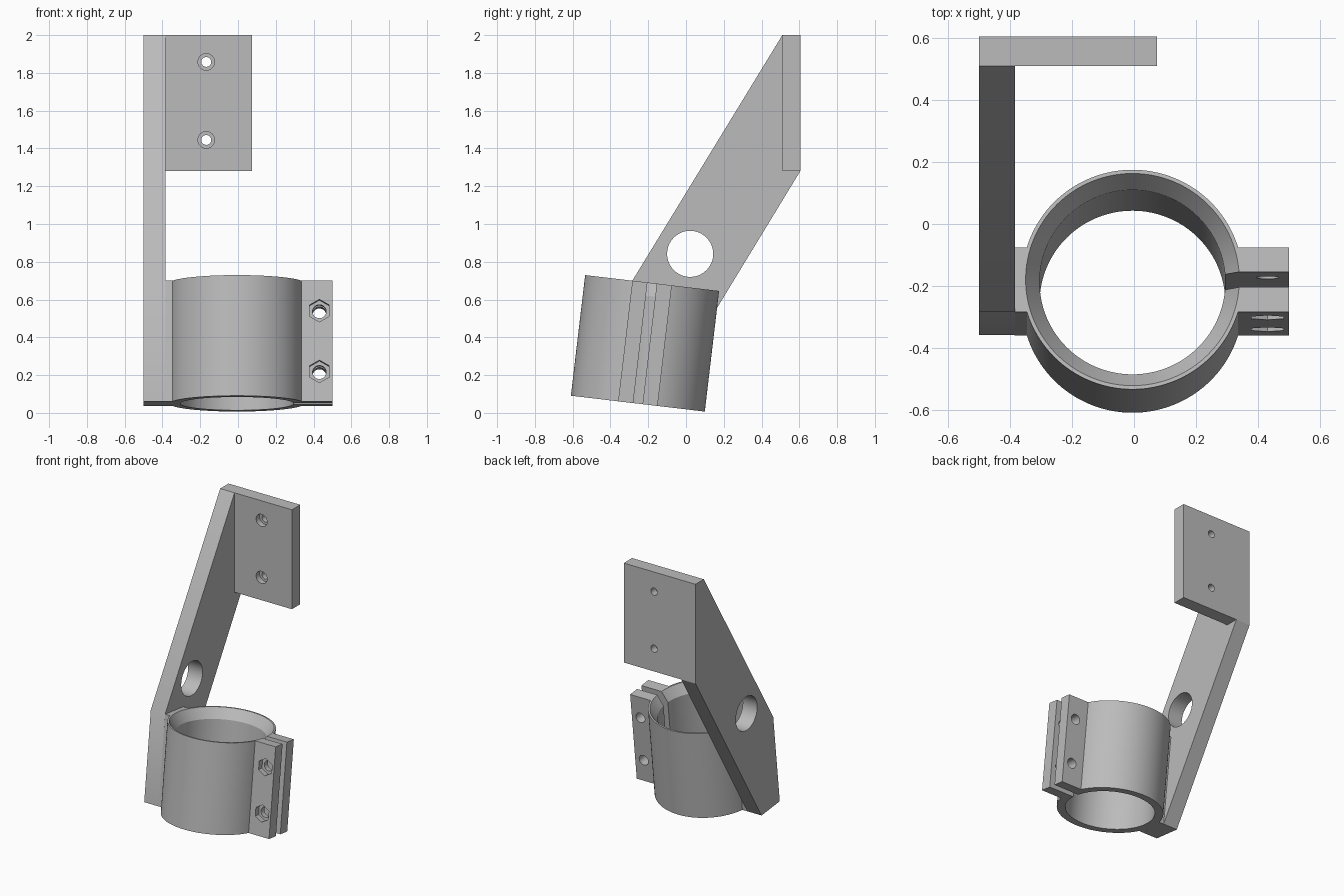
import bpy
import bmesh
from math import sin, cos, tau, radians
from mathutils import Matrix

default = bpy.data.objects.get("Cube")
if default:
    bpy.data.objects.remove(default, do_unlink=True)

grey = bpy.data.materials.new("plain grey")
grey.use_nodes = True
colour = (0.5, 0.5, 0.5, 1)
grey.diffuse_color = colour
grey.node_tree.nodes["Principled BSDF"].inputs["Base Color"].default_value = colour


def circle(u, v, r, n=48):
    """Regular polygon with one corner pointing up."""
    return [(u - r * sin(tau * i / n), v + r * cos(tau * i / n)) for i in range(n)]


def rect(u0, u1, v0, v1):
    return [(u0, v0), (u1, v0), (u1, v1), (u0, v1)]


def loft(name, rings):
    """Closed solid through rings of 3D points."""
    bm = bmesh.new()
    loops = [[bm.verts.new(p) for p in ring] for ring in rings]
    n = len(loops[0])
    for a, b in zip(loops, loops[1:]):
        for i in range(n):
            j = (i + 1) % n
            bm.faces.new((a[i], a[j], b[j], b[i]))
    bm.faces.new(loops[0])
    bm.faces.new(loops[-1])
    bmesh.ops.recalc_face_normals(bm, faces=bm.faces)
    mesh = bpy.data.meshes.new(name)
    bm.to_mesh(mesh)
    bm.free()
    mesh.materials.append(grey)
    obj = bpy.data.objects.new(name, mesh)
    bpy.context.collection.objects.link(obj)
    return obj


def prism(name, outline, axis, start, end):
    """Extrude a 2D outline along the x, y or z axis."""
    place = {"x": lambda u, v, d: (d, u, v),
             "y": lambda u, v, d: (u, d, v),
             "z": lambda u, v, d: (u, v, d)}[axis]
    return loft(name, [[place(u, v, d) for u, v in outline] for d in (start, end)])


def combine(target, tool, operation="DIFFERENCE"):
    """Apply a boolean and discard the tool."""
    mod = target.modifiers.new(operation.lower(), "BOOLEAN")
    mod.operation = operation
    mod.solver = "EXACT"
    mod.object = tool
    tool.hide_render = True
    bpy.context.view_layer.update()
    bpy.context.view_layer.objects.active = target
    bpy.ops.object.modifier_apply(modifier=mod.name)
    bpy.data.objects.remove(tool, do_unlink=True)


def finish(obj):
    bpy.ops.object.select_all(action="DESELECT")
    obj.select_set(True)
    bpy.context.view_layer.objects.active = obj
    bpy.ops.object.shade_smooth_by_angle(angle=radians(25))


# Clamp: cylinder joined to a bar that forms the arm pad and the bolt tabs
HEIGHT = 0.643
clamp = prism("clamp_ring", circle(0, 0, 0.357, 128), "z", 0, HEIGHT)
bar = prism("tab_bar", rect(-0.381, 0.505, -0.105, 0.105), "z", 0, HEIGHT)
combine(clamp, bar, "UNION")

# Bore with a flared mouth at the top
bore_profile = [(0.3, -0.1), (0.3, HEIGHT - 0.07), (0.345, HEIGHT), (0.39, HEIGHT + 0.07)]
bore = loft("bore_cutter", [[(x, y, z) for x, y in circle(0, 0, r, 128)]
                            for r, z in bore_profile])
combine(clamp, bore)

# Slot between the tabs
combine(clamp, prism("slot_cutter", rect(0.2, 0.6, -0.1, HEIGHT + 0.1), "y", -0.025, 0.025))

# Bolt holes with hexagonal nut pockets in the front tab
for z in (HEIGHT / 2 - 0.162, HEIGHT / 2 + 0.162):
    combine(clamp, prism("bolt_cutter", circle(0.436, z, 0.036, 32), "y", -0.2, 0.2))
    combine(clamp, prism("nut_cutter", circle(0.436, z, 0.06, 6), "y", -0.2, -0.065))

# Lean the clamp backwards
clamp.data.transform(Matrix.Translation((-0.005, -0.255, 0.049))
                     @ Matrix.Rotation(radians(-6.75), 4, "X"))
finish(clamp)

# Sloping arm with a round opening
arm_outline = [(-0.359, 0.061), (-0.284, 0.70), (0.51, 2.0),
               (0.605, 2.0), (0.605, 1.28), (-0.151, 0.037)]
arm = prism("support_arm", arm_outline, "x", -0.5, -0.385)
combine(arm, prism("opening_cutter", circle(0.022, 0.842, 0.122, 64), "x", -0.7, -0.2))
finish(arm)

# Upright mounting plate with two counterbored screw holes
plate = prism("mounting_plate", rect(-0.385, 0.075, 1.28, 2.0), "y", 0.51, 0.605)
for z in (1.445, 1.858):
    combine(plate, prism("screw_cutter", circle(-0.168, z, 0.026, 32), "y", 0.4, 0.7))
    combine(plate, prism("head_cutter", circle(-0.168, z, 0.044, 32), "y", 0.4, 0.55))
finish(plate)
